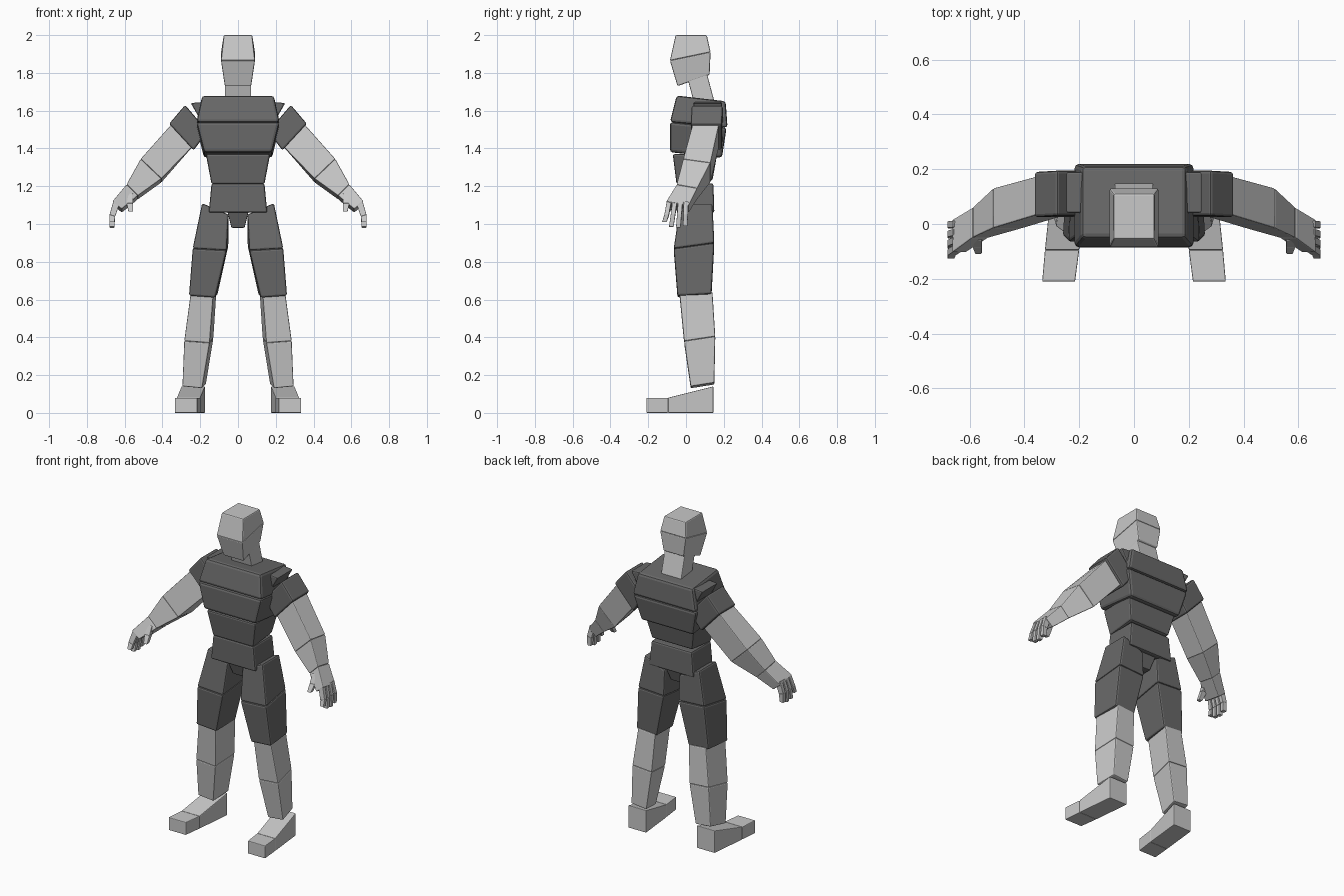
import bpy
import bmesh

cube = bpy.data.objects.get("Cube")
if cube:
    bpy.data.objects.remove(cube, do_unlink=True)


def make_material(name, value):
    material = bpy.data.materials.new(name)
    material.use_nodes = True
    colour = (value, value, value, 1)
    material.diffuse_color = colour
    material.node_tree.nodes["Principled BSDF"].inputs["Base Color"].default_value = colour
    return material


LIGHT = make_material("light grey", 0.58)
DARK = make_material("dark grey", 0.14)


def block(name, material, bevel, lower, upper):
    """Six-sided block between two four-cornered sections, with softened edges."""
    bm = bmesh.new()
    ring_a = [bm.verts.new(corner) for corner in lower]
    ring_b = [bm.verts.new(corner) for corner in upper]
    bm.faces.new(ring_a)
    bm.faces.new(ring_b)
    for i in range(4):
        j = (i + 1) % 4
        bm.faces.new((ring_a[i], ring_a[j], ring_b[j], ring_b[i]))
    bmesh.ops.recalc_face_normals(bm, faces=bm.faces)
    mesh = bpy.data.meshes.new(name)
    bm.to_mesh(mesh)
    bm.free()
    mesh.materials.append(material)
    part = bpy.data.objects.new(name, mesh)
    bpy.context.collection.objects.link(part)
    modifier = part.modifiers.new("soft edges", "BEVEL")
    modifier.width = bevel
    modifier.segments = 2
    return part


def section(outer, inner, front, back, tilt=0, skew=0):
    """Section from outer (x, z) and inner (x, z) edges; the back edge may shift."""
    (xo, zo), (xi, zi) = outer, inner
    return [(xo, front, zo), (xi, front, zi),
            (xi + skew, back, zi + tilt), (xo + skew, back, zo + tilt)]


def centred(half_width, front, back, z, tilt=0):
    """Symmetric section for the trunk and head."""
    return section((half_width, z), (-half_width, z), front, back, tilt)


def paired(name, material, bevel, lower, upper):
    """The same block on the left and on the right."""
    for side, sign in (("left", 1), ("right", -1)):
        def flip(ring):
            return [(sign * x, y, z) for x, y, z in ring]
        block(side + "_" + name, material, bevel, flip(lower), flip(upper))


def paired_chain(names, material, bevel, sections):
    for name, lower, upper in zip(names, sections, sections[1:]):
        paired(name, material, bevel, lower, upper)


# Trunk
block("upper_chest", DARK, 0.015,
      centred(0.22, -0.085, 0.22, 1.54, -0.03), centred(0.19, -0.05, 0.21, 1.68, -0.03))
block("lower_chest", DARK, 0.015,
      centred(0.18, -0.085, 0.19, 1.38, -0.03), centred(0.22, -0.085, 0.215, 1.54, -0.03))
block("abdomen", DARK, 0.01,
      centred(0.14, -0.05, 0.14, 1.21, 0.02), centred(0.17, -0.07, 0.165, 1.37))
block("pelvis", DARK, 0.01,
      centred(0.155, -0.05, 0.15, 1.06), centred(0.14, -0.05, 0.145, 1.215))
block("crotch", DARK, 0.005,
      centred(0.035, 0.0, 0.1, 0.98), centred(0.06, -0.03, 0.13, 1.08))

# Head and neck
brow = centred(0.09, -0.085, 0.13, 1.865, 0.045)
block("neck", LIGHT, 0.005,
      centred(0.07, 0.04, 0.15, 1.65), centred(0.07, 0.0, 0.11, 1.8))
block("jaw", LIGHT, 0.006, centred(0.07, -0.045, 0.125, 1.73, 0.06), brow)
block("cranium", LIGHT, 0.006, brow, centred(0.075, -0.055, 0.11, 2.0))

# Legs
paired_chain(("upper_thigh", "lower_thigh"), DARK, 0.01, [
    section((0.19, 1.11), (0.05, 1.05), -0.03, 0.14),
    section((0.24, 0.87), (0.06, 0.86), -0.065, 0.15, 0.03, -0.01),
    section((0.26, 0.62), (0.12, 0.61), -0.045, 0.135, 0.01, -0.01)])
paired_chain(("upper_shin", "lower_shin"), LIGHT, 0.006, [
    section((0.25, 0.64), (0.13, 0.63), -0.035, 0.14, 0, -0.015),
    section((0.285, 0.38), (0.15, 0.37), -0.01, 0.155, 0.025, -0.02),
    section((0.295, 0.14), (0.19, 0.13), 0.025, 0.15, 0.02, -0.02)])


# Feet
def foot_section(outer, inner, y, height):
    return [(outer, y, 0), (inner, y, 0), (inner, y, height), (outer, y, height)]


paired_chain(("heel", "toes"), LIGHT, 0.004, [
    foot_section(0.30, 0.175, 0.145, 0.14),
    foot_section(0.325, 0.2, -0.095, 0.08),
    foot_section(0.335, 0.215, -0.21, 0.08)])

# Shoulders
paired("collar", DARK, 0.008,
       section((0.14, 1.65), (0.14, 1.47), 0.04, 0.19),
       section((0.25, 1.64), (0.17, 1.5), 0.04, 0.19))
paired("shoulder", DARK, 0.01,
       section((0.28, 1.63), (0.16, 1.49), 0.03, 0.195),
       section((0.365, 1.53), (0.235, 1.39), 0.025, 0.19))

# Arms and palms
paired_chain(("upper_arm", "forearm", "palm"), LIGHT, 0.005, [
    section((0.35, 1.53), (0.24, 1.41), 0.035, 0.175),
    section((0.515, 1.345), (0.405, 1.24), -0.015, 0.13, -0.02),
    section((0.59, 1.21), (0.53, 1.15), -0.05, 0.06, -0.02),
    section((0.665, 1.12), (0.615, 1.08), -0.105, 0.015, -0.02)])

# Fingers, fanned out from the knuckles
for i, label in enumerate(("index", "middle", "ring", "little")):
    root = -0.09 + 0.03 * i
    tip = -0.115 + 0.037 * i
    drop = (0.03, 0.005, 0, 0.01)[i]
    half = 0.012
    middle = (root + tip) / 2
    paired_chain((label + "_finger_base", label + "_finger_tip"), LIGHT, 0.002, [
        section((0.66, 1.12), (0.63, 1.1), root - half, root + half),
        section((0.68, 1.05), (0.65, 1.04), middle - half, middle + half),
        section((0.68, 0.98 + drop), (0.655, 0.98 + drop), tip - half, tip + half)])

# Thumbs
paired_chain(("thumb_base", "thumb_tip"), LIGHT, 0.003, [
    section((0.6, 1.17), (0.555, 1.16), -0.06, -0.02),
    section((0.59, 1.11), (0.555, 1.11), -0.085, -0.055),
    section((0.58, 1.065), (0.555, 1.065), -0.11, -0.085)])
